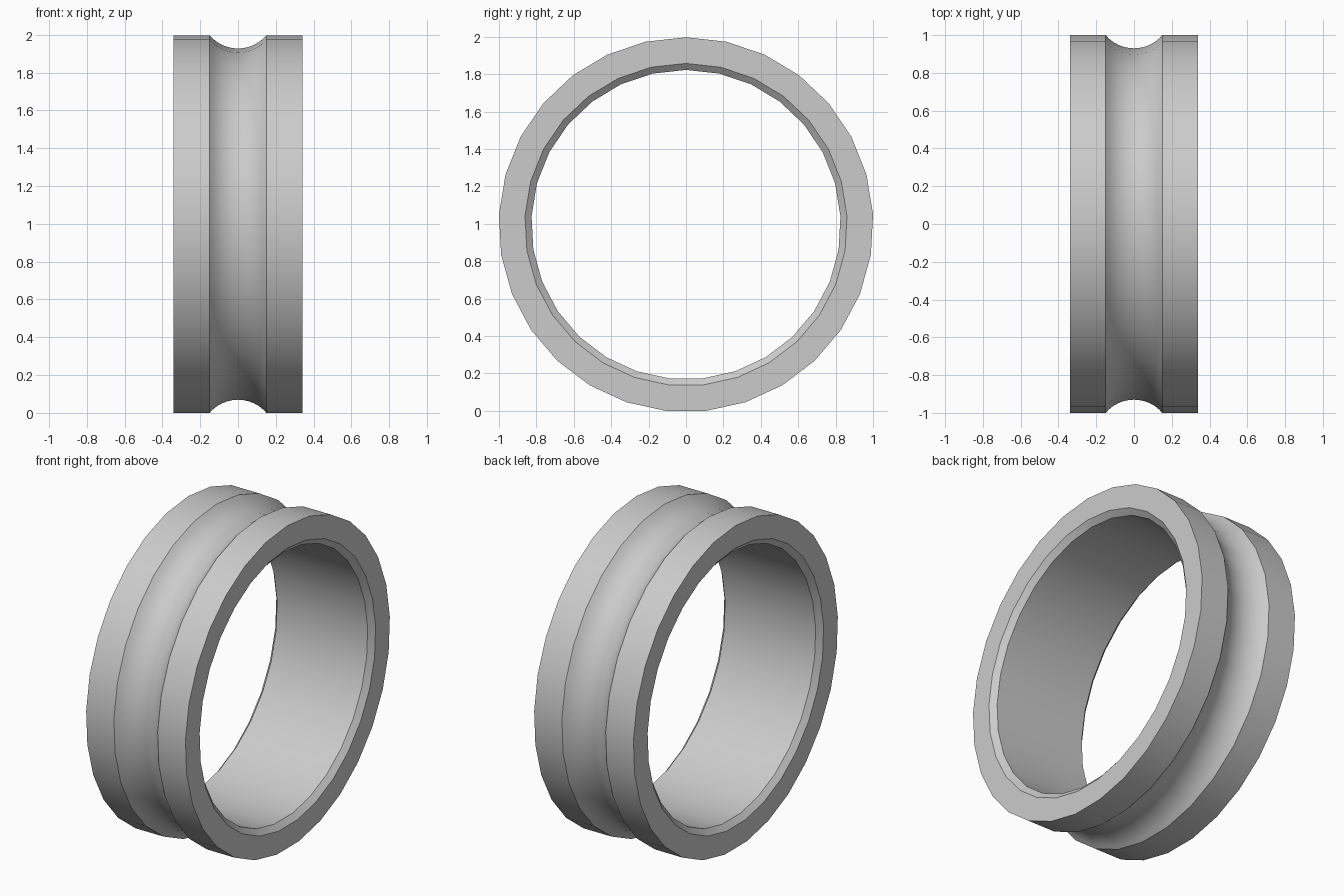
import bpy, bmesh, math

if "Cube" in bpy.data.objects:
    bpy.data.objects.remove(bpy.data.objects["Cube"])

SIDES = 29
R = 1.0015                                  # outer radius at the corners
CZ = R * math.cos(math.pi / SIDES)          # rests on a flat segment
HALF_W, GROOVE, DEPTH = 0.34, 0.15, 0.07
INNER, CHAMFER = 0.827, 0.035

# Closed cross-section (x, radius): outer bands, round groove, chamfered bore
arc_r = (GROOVE ** 2 + DEPTH ** 2) / (2 * DEPTH)
arc_a = math.asin(GROOVE / arc_r)
profile = [(-HALF_W, R)]
for i in range(13):
    a = arc_a * (i / 6 - 1)
    profile.append((arc_r * math.sin(a), R - DEPTH + arc_r * (1 - math.cos(a))))
profile += [(HALF_W, R), (HALF_W, INNER + CHAMFER), (HALF_W - 0.03, INNER),
            (-HALF_W + 0.03, INNER), (-HALF_W, INNER + CHAMFER)]

# Revolve the section around the x axis
bm = bmesh.new()
rings = []
for s in range(SIDES):
    t = 2 * math.pi * s / SIDES
    rings.append([bm.verts.new((x, r * math.sin(t), CZ + r * math.cos(t)))
                  for x, r in profile])
n = len(profile)
for s in range(SIDES):
    a, b = rings[s], rings[(s + 1) % SIDES]
    for i in range(n):
        j = (i + 1) % n
        bm.faces.new((a[i], a[j], b[j], b[i]))
bmesh.ops.recalc_face_normals(bm, faces=bm.faces)
mesh = bpy.data.meshes.new("grooved_ring")
bm.to_mesh(mesh)
bm.free()

ring = bpy.data.objects.new("grooved_ring", mesh)
bpy.context.collection.objects.link(ring)
mat = bpy.data.materials.new("light grey")
mat.diffuse_color = (0.6, 0.6, 0.6, 1)
mat.use_nodes = True
mat.node_tree.nodes["Principled BSDF"].inputs["Base Color"].default_value = mat.diffuse_color
mesh.materials.append(mat)

# Smooth around the ring, sharp at rim, groove and chamfer edges
bpy.context.view_layer.objects.active = ring
ring.select_set(True)
bpy.ops.object.shade_smooth_by_angle(angle=math.radians(30))
